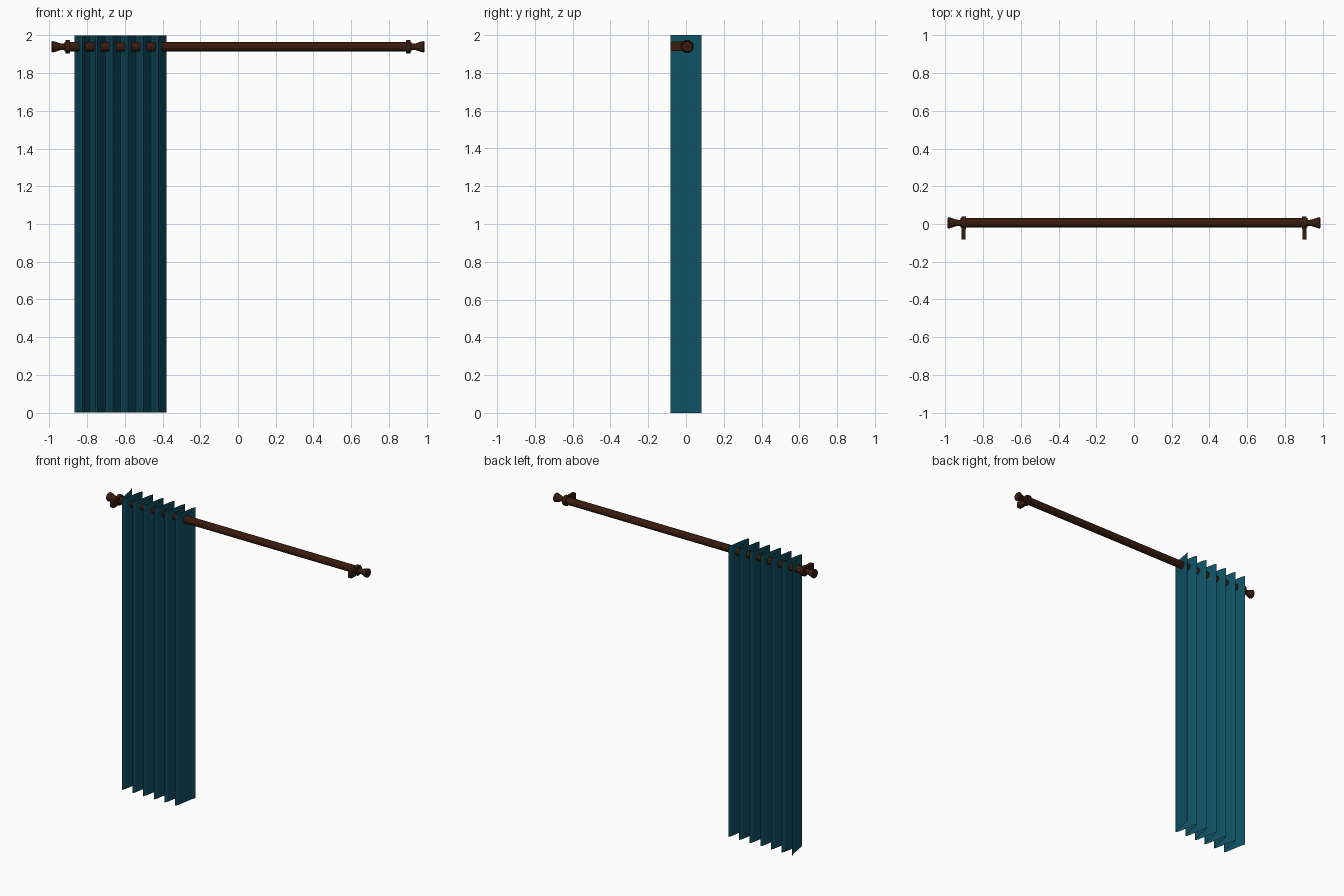
import bpy, bmesh, math
from mathutils import Matrix, Vector

cube = bpy.data.objects.get("Cube")
if cube:
    bpy.data.objects.remove(cube, do_unlink=True)


def material(name, rgb):
    m = bpy.data.materials.new(name)
    m.use_nodes = True
    m.diffuse_color = (*rgb, 1)
    bsdf = next(n for n in m.node_tree.nodes if n.type == 'BSDF_PRINCIPLED')
    bsdf.inputs["Base Color"].default_value = (*rgb, 1)
    return m


wood = material("dark brown wood", (0.04, 0.011, 0.004))
cloth = material("teal cloth", (0.005, 0.085, 0.13))

ROD_Y, ROD_Z = 0.006, 1.94


def finish(name, bm, mat, smooth=False):
    me = bpy.data.meshes.new(name)
    bm.to_mesh(me)
    bm.free()
    ob = bpy.data.objects.new(name, me)
    bpy.context.collection.objects.link(ob)
    me.materials.append(mat)
    if smooth:
        bpy.ops.object.select_all(action='DESELECT')
        ob.select_set(True)
        bpy.context.view_layer.objects.active = ob
        bpy.ops.object.shade_smooth_by_angle(angle=math.radians(40))
    return ob


def lathe_x(name, profile, mat, sides=20):
    """Turn a list of (x, radius) points around the rod axis."""
    bm = bmesh.new()
    rings = []
    for x, r in profile:
        angles = [2 * math.pi * i / sides for i in range(sides)]
        rings.append([bm.verts.new((x, ROD_Y + r * math.cos(a), ROD_Z + r * math.sin(a)))
                      for a in angles])
    for a, b in zip(rings, rings[1:]):
        for i in range(sides):
            j = (i + 1) % sides
            bm.faces.new((a[i], a[j], b[j], b[i]))
    bm.faces.new(rings[0])
    bm.faces.new(rings[-1])
    bmesh.ops.recalc_face_normals(bm, faces=bm.faces)
    return finish(name, bm, mat, True)


# Curtain: one pleated sheet, eight flat strips to each fold
FOLDS, STRIPS = 6, 8
LEFT, RIGHT, DEPTH = -0.866, -0.38, 0.083
bm = bmesh.new()
columns = []
for i in range(FOLDS * STRIPS + 1):
    x = LEFT + (RIGHT - LEFT) * i / (FOLDS * STRIPS)
    y = DEPTH * math.cos(2 * math.pi * i / STRIPS)
    columns.append([bm.verts.new((x, y, z)) for z in (0, 2)])
for a, b in zip(columns, columns[1:]):
    bm.faces.new((a[0], b[0], b[1], a[1]))
finish("curtain", bm, cloth)

# Rod
lathe_x("rod", [(-0.92, 0.025), (0.92, 0.025)], wood)

# Flared finials, bracket rings and bracket arms at both ends
flare = [(0.915, 0.02), (0.925, 0.016), (0.94, 0.017), (0.955, 0.022),
         (0.97, 0.027), (0.983, 0.03), (0.988, 0.027)]
collar = [(0.892, 0.033), (0.895, 0.035), (0.913, 0.035), (0.916, 0.033)]
for side, s in (("right", -1), ("left", 1)):
    lathe_x(side + "_finial", [(s * x, r) for x, r in flare], wood)
    lathe_x(side + "_bracket_ring", [(s * x, r) for x, r in collar], wood)
    bm = bmesh.new()
    bmesh.ops.create_cube(bm, size=1)
    size = Matrix.Diagonal((0.021, 0.075, 0.05, 1))
    bm.transform(Matrix.Translation((s * 0.904, -0.0455, ROD_Z)) @ size)
    # Round the corners of the free end
    ends = [e for e in bm.edges
            if all(v.co.y < -0.07 for v in e.verts)
            and abs(e.verts[0].co.x - e.verts[1].co.x) > 0.01]
    bmesh.ops.bevel(bm, geom=ends, offset=0.012, segments=3, profile=0.5, affect='EDGES')
    finish(side + "_bracket_arm", bm, wood, True)
